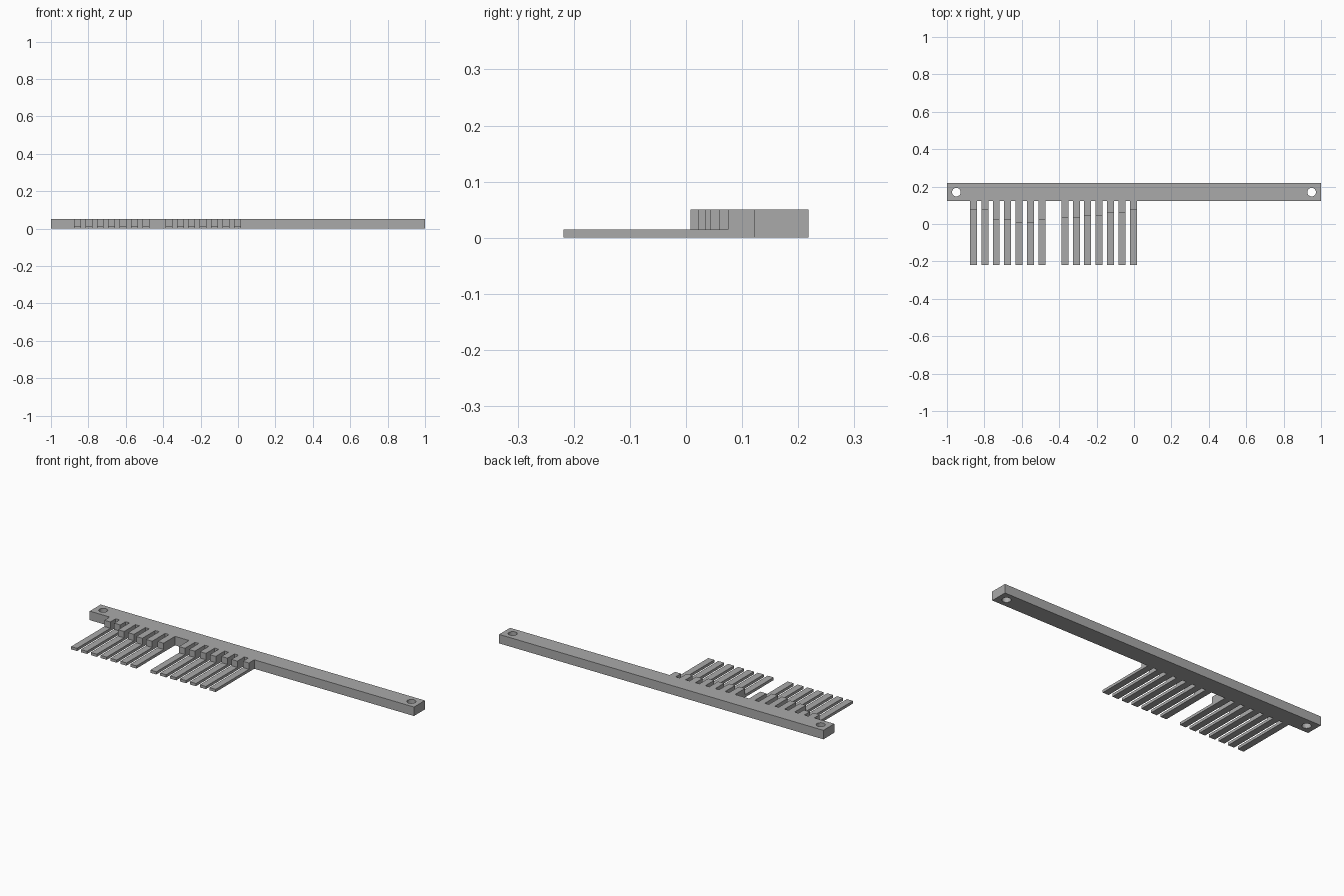
import bpy, bmesh

cube = bpy.data.objects.get("Cube")
if cube:
    bpy.data.objects.remove(cube, do_unlink=True)

grey = bpy.data.materials.new("plain_grey")
grey.use_nodes = True
colour = (0.4, 0.4, 0.4, 1)
grey.diffuse_color = colour
grey.node_tree.nodes["Principled BSDF"].inputs["Base Color"].default_value = colour

BACK, FRONT, TIP = 0.218, 0.122, -0.218
HEIGHT, THIN = 0.05, 0.015
WIDTH, PITCH = 0.037, 0.061


def make_object(name, bm):
    bmesh.ops.recalc_face_normals(bm, faces=bm.faces)
    mesh = bpy.data.meshes.new(name)
    bm.to_mesh(mesh)
    bm.free()
    mesh.materials.append(grey)
    obj = bpy.data.objects.new(name, mesh)
    bpy.context.collection.objects.link(obj)
    return obj


def prism(name, profile, x0, x1):
    """Extrude a (y, z) profile along x."""
    bm = bmesh.new()
    face = bm.faces.new([bm.verts.new((x0, y, z)) for y, z in profile])
    new = bmesh.ops.extrude_face_region(bm, geom=[face])["geom"]
    moved = [v for v in new if isinstance(v, bmesh.types.BMVert)]
    bmesh.ops.translate(bm, verts=moved, vec=(x1 - x0, 0, 0))
    return make_object(name, bm)


# Long mounting bar with a screw hole at each end
bar = prism("mounting_bar", [(FRONT, 0), (BACK, 0), (BACK, HEIGHT), (FRONT, HEIGHT)], -1, 1)
for side, x in (("right", -0.95), ("left", 0.95)):
    bpy.ops.mesh.primitive_cylinder_add(vertices=32, radius=0.023, depth=0.2,
                                        location=(x, 0.17, HEIGHT / 2))
    cutter = bpy.context.object
    cutter.name = side + "_hole_cutter"
    cutter.hide_render = True
    cutter.hide_set(True)
    cut = bar.modifiers.new(side + "_hole", "BOOLEAN")
    cut.operation = "DIFFERENCE"
    cut.solver = "EXACT"
    cut.object = cutter

# Two groups of fingers, each a thin tongue with a raised step of its own depth
groups = {
    "right": (-0.877, [0.075, 0.075, 0.022, 0.022, 0.008, 0.008, 0.022]),
    "middle": (-0.388, [0.034, 0.034, 0.044, 0.044, 0.06, 0.06, 0.075]),
}
for group, (start, steps) in groups.items():
    for i, step in enumerate(steps):
        x = start + i * PITCH
        profile = [(FRONT, 0), (TIP, 0), (TIP, THIN), (step, THIN),
                   (step, HEIGHT), (FRONT, HEIGHT)]
        prism(f"{group}_finger_{i + 1}", profile, x, x + WIDTH)
